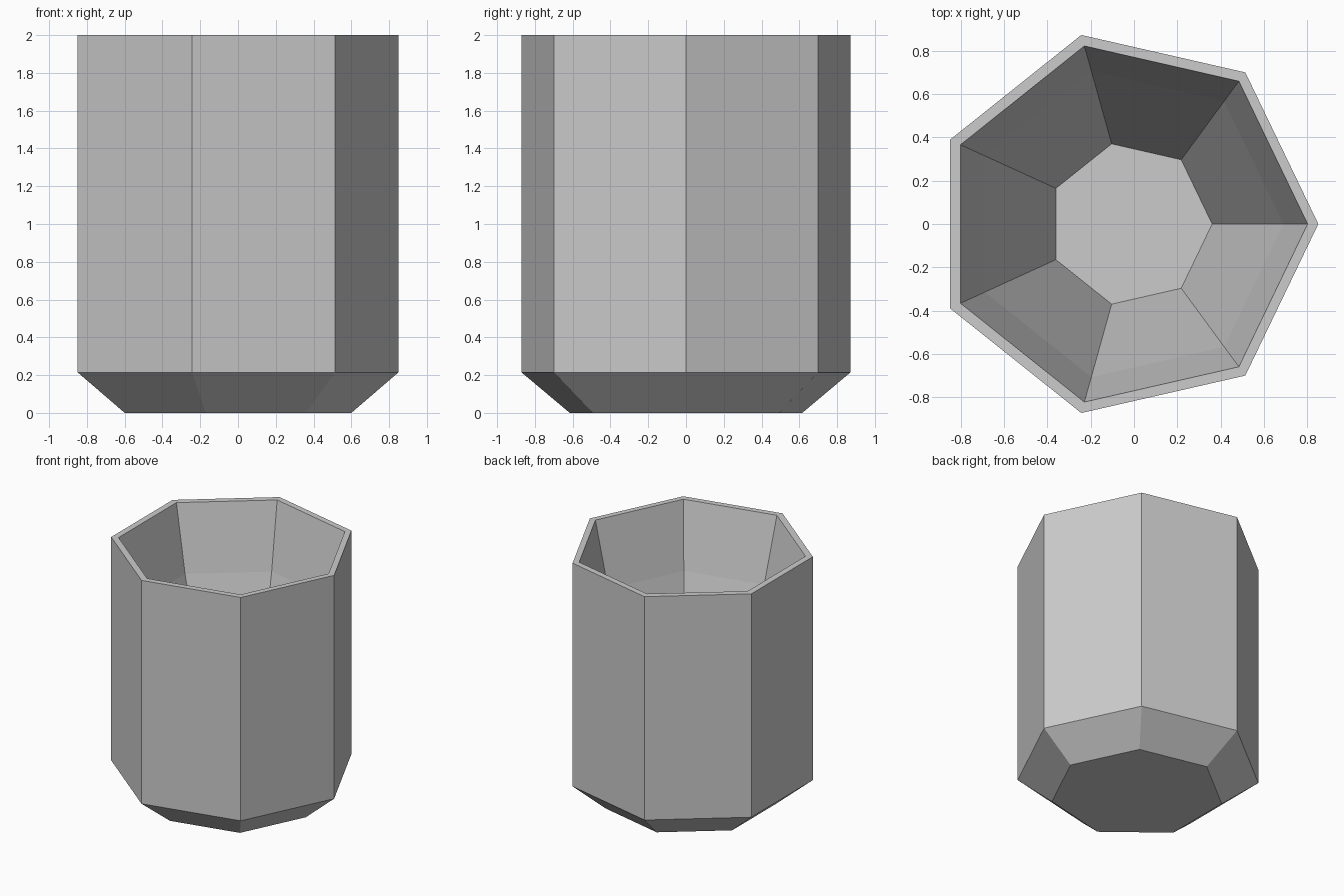
import bpy, bmesh
from math import cos, sin, pi

if "Cube" in bpy.data.objects:
    bpy.data.objects.remove(bpy.data.objects["Cube"])

SIDES = 7
RADIUS = 0.894
CENTRE_X = -0.044   # puts the heptagon's bounding box on the origin

# (scale of the heptagon, height): base, outside wall, rim, inside wall, floor
PROFILE = [
    (0.706, 0.0),
    (1.0, 0.215),
    (1.0, 2.0),
    (0.942, 2.0),
    (0.81, 1.48),
    (0.424, 0.35),
]

bm = bmesh.new()


def ring(scale, z):
    return [bm.verts.new((scale * (CENTRE_X + RADIUS * cos(2 * pi * i / SIDES)),
                          scale * RADIUS * sin(2 * pi * i / SIDES), z))
            for i in range(SIDES)]


rings = [ring(s, z) for s, z in PROFILE]

# Walls between neighbouring rings
for a, b in zip(rings, rings[1:]):
    for i in range(SIDES):
        j = (i + 1) % SIDES
        bm.faces.new((a[i], a[j], b[j], b[i]))

# Underside and inside floor
bm.faces.new(rings[0][::-1])
bm.faces.new(rings[-1])
bmesh.ops.recalc_face_normals(bm, faces=bm.faces)

mesh = bpy.data.meshes.new("cup")
bm.to_mesh(mesh)
bm.free()
cup = bpy.data.objects.new("cup", mesh)
bpy.context.collection.objects.link(cup)
